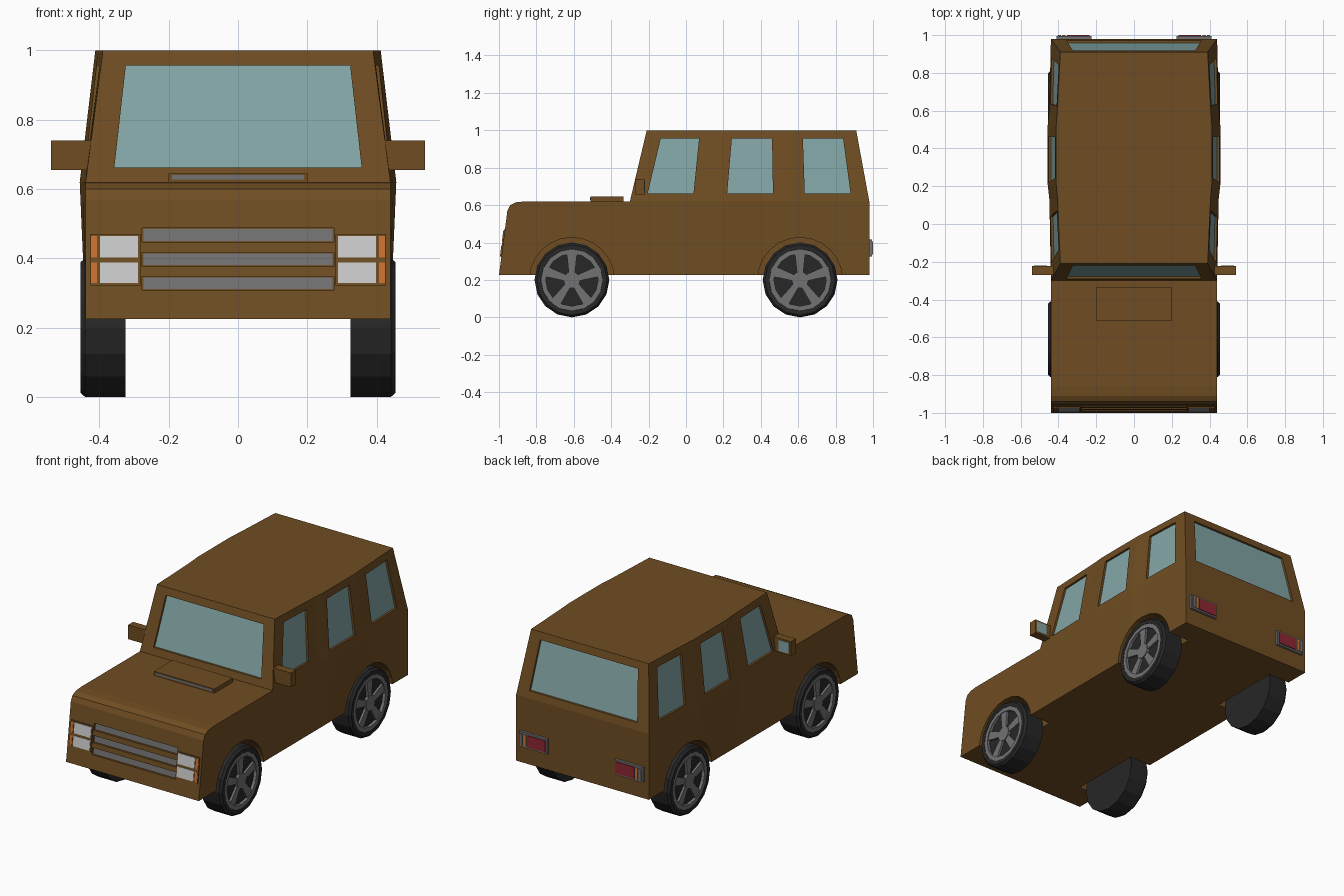
import bpy, bmesh
from math import sin, cos, pi

if "Cube" in bpy.data.objects:
    bpy.data.objects.remove(bpy.data.objects["Cube"])

COLOURS = dict(paint=(.16, .075, .016), glass=(.23, .38, .38), tyre=(.02, .02, .02), metal=(.17, .17, .17),
               white=(.52, .52, .52), orange=(.6, .16, .03), red=(.27, .02, .03))
MATS = {}
for key, c in COLOURS.items():
    MATS[key] = bpy.data.materials.new(key)
    MATS[key].diffuse_color = (*c, 1)


def build(name, solids, colour=None, closed=False):
    """One object from lofted solids; each solid is a list of equal rings."""
    bm = bmesh.new()
    for rings in solids:
        vs = [[bm.verts.new(p) for p in r] for r in rings]
        n = len(vs[0])
        pairs = list(zip(vs, vs[1:])) + ([(vs[-1], vs[0])] if closed else [])
        for a, b in pairs:
            for i in range(n):
                j = (i + 1) % n
                bm.faces.new((a[i], a[j], b[j], b[i]))
        if not closed:
            bm.faces.new(vs[0])
            bm.faces.new(vs[-1])
    bmesh.ops.recalc_face_normals(bm, faces=bm.faces)
    me = bpy.data.meshes.new(name)
    bm.to_mesh(me)
    bm.free()
    ob = bpy.data.objects.new(name, me)
    bpy.context.collection.objects.link(ob)
    if colour:
        me.materials.append(MATS[colour])
    return ob


def box(x0, x1, y0, y1, z0, z1):
    return [[(x0, y, z0), (x1, y, z0), (x1, y, z1), (x0, y, z1)] for y in (y0, y1)]


def slab(pts, axis, a, b):
    """Extrude a surface quad along an axis between offsets a and b."""
    def move(p, d):
        q = list(p)
        q[axis] += d
        return q
    return [[move(p, d) for p in pts] for d in (a, b)]


def circle(x, r, cy, cz, n):
    return [(x, cy + r * sin(2 * pi * i / n), cz - r * cos(2 * pi * i / n)) for i in range(n)]


def cut(ob, name, solids):
    cutter = build(name, solids)
    cutter.hide_render = True
    cutter.display_type = 'WIRE'
    m = ob.modifiers.new("cut", 'BOOLEAN')
    m.operation = 'DIFFERENCE'
    m.solver = 'EXACT'
    m.object = cutter


def section(wt, yt, zt, wb, yb, zb):
    return [(-wt, yt, zt), (wt, yt, zt), (wb, yb, zb), (-wb, yb, zb)]


# Lower body: y top, z top, half width top, y bottom
hull = [(-.955, .57, .44, -1), (-.94, .6, .44, -.94), (-.91, .615, .44, -.91), (-.86, .62, .44, -.86),
        (-.3, .62, .44, -.3), (.13, .62, .448, .13), (.21, .62, .457, .21), (.52, .62, .457, .52),
        (.62, .62, .448, .62), (.98, .62, .44, .98)]
body = build("lower_body", [[section(w, y, z, .44, yb, .225) for y, z, w, yb in hull]], 'paint')

# Cabin: y top, half width top, y bottom, half width bottom
cab = [(-.21, .39, -.3, .44), (.13, .405, .13, .448), (.21, .412, .21, .457),
       (.52, .412, .52, .457), (.62, .405, .62, .448), (.91, .39, .98, .44)]
cabin = build("cabin", [[section(wt, yt, 1, wb, yb, .62) for yt, wt, yb, wb in cab]], 'paint')


def side_x(y, z):
    t = (z - .62) / .38
    line = [(yb + (yt - yb) * t, wb + (wt - wb) * t) for yt, wt, yb, wb in cab]
    for (y0, w0), (y1, w1) in zip(line, line[1:]):
        if y <= y1:
            return w0 + (w1 - w0) * (y - y0) / (y1 - y0)
    return line[-1][1]


# Windows: recesses cut into the cabin with panes set inside
cuts = []
Z0, Z1 = .662, .956
side_windows = [(-.205, .04, .07, -.135), (.22, .465, .46, .245), (.635, .88, .84, .625)]
for s, side in ((1, "right"), (-1, "left")):
    panes = []
    for ys in side_windows:
        q = [(s * side_x(y, z), y, z) for y, z in zip(ys, (Z0, Z0, Z1, Z1))]
        cuts.append(slab(q, 0, .05 * s, -.016 * s))
        panes.append(slab(q, 0, -.013 * s, -.03 * s))
    build(side + "_windows", panes, 'glass')
for name, y0, dy, s in (("windscreen", -.3, .09, -1), ("rear_window", .98, -.07, 1)):
    q = [(x, y0 + dy * (z - .62) / .38, z) for x, z in ((-.357, Z0), (.357, Z0), (.324, Z1), (-.324, Z1))]
    cuts.append(slab(q, 1, .05 * s, -.016 * s))
    build(name, [slab(q, 1, -.013 * s, -.03 * s)], 'glass')
cut(cabin, "window_cutter", cuts)


# Front panel parts follow the sloped nose
def nose(x0, x1, z0, z1, a, b):
    q = [(x, -1 + (z - .225) * .1304, z) for x, z in ((x0, z0), (x1, z0), (x1, z1), (x0, z1))]
    return slab(q, 1, a, b)


rows = [(.311, .345), (.38, .414), (.45, .484)]
build("grille_bars", [nose(-.273, .273, a, b, .008, .03) for a, b in rows], 'metal')
wells = [nose(-.277, .277, a - .003, b + .003, -.05, .012) for a, b in rows]
for s, side in ((1, "right"), (-1, "left")):
    lamp_rows = ((.328, .388), (.402, .464))
    build(side + "_headlight_frame", [nose(s * .282, s * .427, .322, .47, -.005, .01)], 'paint')
    build(side + "_headlights", [nose(s * .288, s * .399, a, b, -.008, .01) for a, b in lamp_rows], 'white')
    build(side + "_front_indicators", [nose(s * .407, s * .424, a, b, -.008, .01) for a, b in lamp_rows], 'orange')
    # Tail lights
    build(side + "_tail_light_housing", [box(s * .225, s * .41, .97, .995, .325, .415)], 'metal')
    build(side + "_tail_light", [box(s * .235, s * .355, .98, 1, .335, .405)], 'red')
    build(side + "_rear_indicator", [box(s * .362, s * .38, .98, 1, .335, .405)], 'orange')
    build(side + "_reverse_light", [box(s * .386, s * .402, .98, 1, .335, .405)], 'metal')
    # Door mirrors
    build(side + "_mirror", [box(s * .425, s * .54, -.27, -.222, .655, .74)], 'paint')
    build(side + "_mirror_glass", [box(s * .46, s * .53, -.23, -.22, .665, .73)], 'glass')
    # Wheels with five-spoke rims
    for cy, end in ((-.61, "front"), (.61, "rear")):
        wells.append([circle(s * x, .227, cy, .2, 24) for x in (.3, .6)])
        tag = f"{end}_{side}_"
        build(tag + "tyre", [[circle(s * x, r, cy, .2, 16) for x, r in
              ((.325, .2), (.442, .2), (.455, .188), (.455, .165), (.435, .16))]], 'tyre')
        build(tag + "rim", [[circle(s * x, r, cy, .2, 16) for x, r in
              ((.43, .165), (.453, .165), (.453, .14), (.43, .14))]], 'metal', True)
        spokes = [[circle(s * x, .045, cy, .2, 12) for x in (.43, .452)]]
        for k in range(5):
            a = 2 * pi * k / 5
            shape = ((-.016, .03), (.016, .03), (.028, .147), (-.028, .147))
            spokes.append([[(s * x, cy + u * cos(a) + v * sin(a), .2 - u * sin(a) + v * cos(a))
                            for u, v in shape] for x in (.43, .448)])
        build(tag + "spokes", spokes, 'metal')
cut(body, "body_cutter", wells)

# Bonnet scoop
build("bonnet_scoop", [box(-.2, .2, -.51, -.335, .61, .645)], 'paint')
build("scoop_grille", [box(-.19, .19, -.512, -.5, .628, .64)], 'metal')

for m in bpy.data.materials:
    if m.users and not m.is_grease_pencil:
        m.use_nodes = True
        m.node_tree.nodes["Principled BSDF"].inputs["Base Color"].default_value = m.diffuse_color
